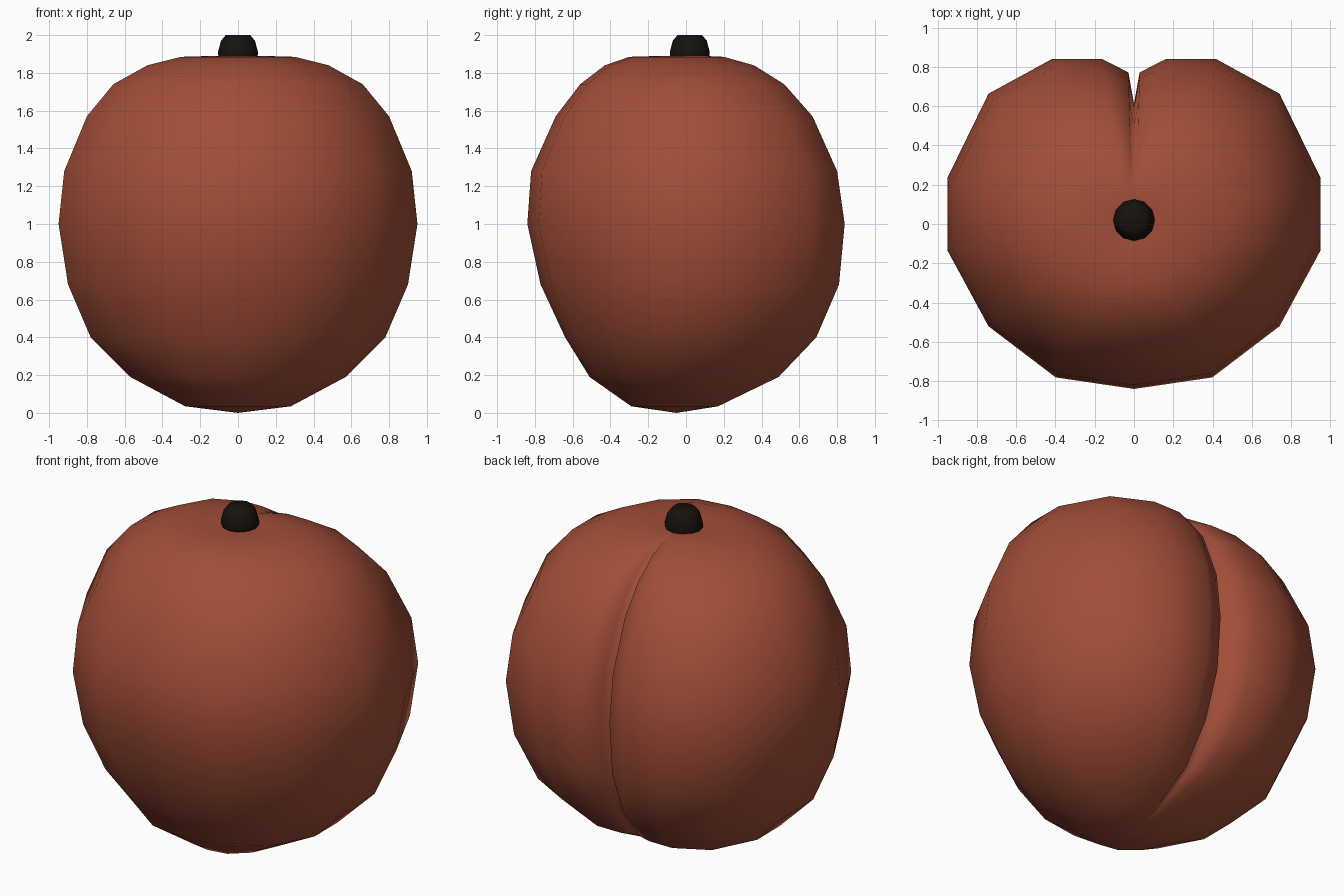
import bpy, bmesh, math

if "Cube" in bpy.data.objects:
    bpy.data.objects.remove(bpy.data.objects["Cube"])

def material(name, color):
    m = bpy.data.materials.new(name)
    m.diffuse_color = (*color, 1)
    m.use_nodes = True
    m.node_tree.nodes["Principled BSDF"].inputs["Base Color"].default_value = m.diffuse_color
    return m

def loft(name, rings, bottom, top, mat):
    """Skin a stack of closed rings, closing each end at a pole."""
    bm = bmesh.new()
    loops = [[bm.verts.new(p) for p in r] for r in rings]
    n = len(loops[0])
    lo, hi = bm.verts.new(bottom), bm.verts.new(top)
    for i in range(n):
        j = (i + 1) % n
        for a, b in zip(loops, loops[1:]):
            bm.faces.new((a[i], a[j], b[j], b[i]))
        bm.faces.new((lo, loops[0][j], loops[0][i]))
        bm.faces.new((hi, loops[-1][i], loops[-1][j]))
    bmesh.ops.recalc_face_normals(bm, faces=bm.faces)
    for f in bm.faces:
        f.smooth = True
    me = bpy.data.meshes.new(name)
    bm.to_mesh(me)
    bm.free()
    me.materials.append(mat)
    ob = bpy.data.objects.new(name, me)
    bpy.context.collection.objects.link(ob)
    return ob

# Fruit: half cross-section, from the front round to the crease lip
half = [(0.42, -0.93), (0.78, -0.62), (1, -0.16), (1, 0.28),
        (0.78, 0.79), (0.44, 1), (0.17, 1)]

# z, half width, front depth, back depth, crease depth (fraction of back)
levels = [
    (0.035, 0.28, 0.29, 0.17, 0.0),
    (0.19, 0.57, 0.51, 0.49, 0.16),
    (0.40, 0.78, 0.64, 0.69, 0.25),
    (0.68, 0.90, 0.77, 0.81, 0.27),
    (1.00, 0.95, 0.84, 0.84, 0.27),
    (1.28, 0.92, 0.82, 0.80, 0.26),
    (1.57, 0.80, 0.69, 0.67, 0.25),
    (1.74, 0.66, 0.56, 0.52, 0.24),
    (1.84, 0.48, 0.43, 0.36, 0.20),
    (1.885, 0.30, 0.30, 0.20, 0.0),
    (1.89, 0.13, 0.13, 0.09, 0.0),
]

def fruit_ring(z, w, front, back, crease):
    def place(x, y):
        return (x * w, y * (back if y > 0 else front), z)
    right = half + [(0.03, 1 - crease * 0.3)]
    pts = [(0, -1)] + right + [(0, 1 - crease)]
    pts += [(-x, y) for x, y in reversed(right)]
    return [place(x, y) for x, y in pts]

loft("fruit", [fruit_ring(*l) for l in levels], (0, -0.05, 0), (0, 0, 1.875),
     material("skin", (0.36, 0.075, 0.04)))

# Stem: short rounded stub
stem = [(0.10, 1.85), (0.106, 1.91), (0.09, 1.97), (0.065, 2.0)]
rings = [[(r * math.cos(i * math.tau / 12), 0.02 + r * math.sin(i * math.tau / 12), z)
          for i in range(12)] for r, z in stem]
loft("stem", rings, (0, 0.02, 1.85), (0, 0.02, 2.0),
     material("stem_bark", (0.008, 0.006, 0.004)))
